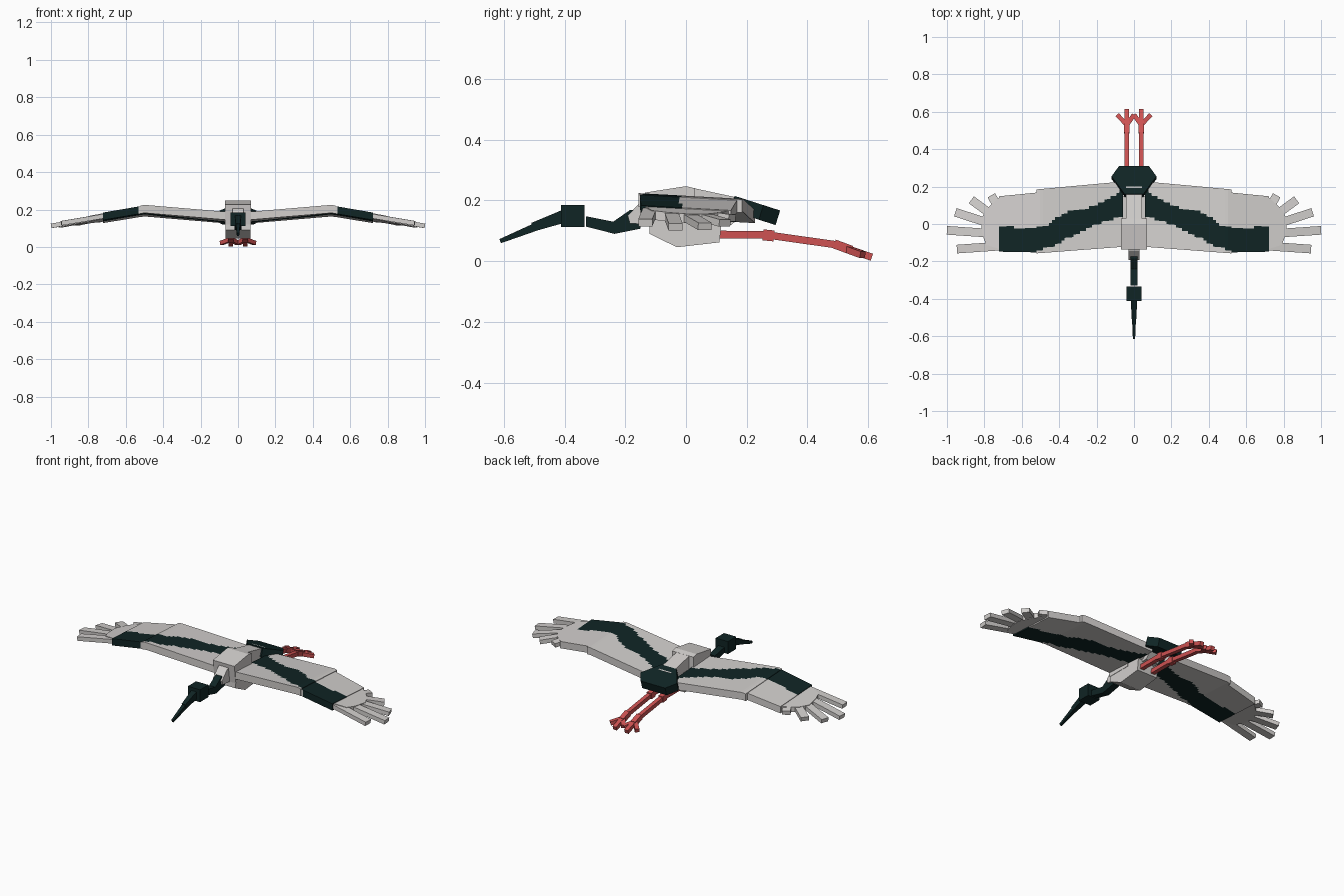
import bpy, bmesh, math
from mathutils import Vector

cube = bpy.data.objects.get("Cube")
if cube:
    bpy.data.objects.remove(cube, do_unlink=True)


def material(name, rgb):
    m = bpy.data.materials.new(name)
    m.use_nodes = True
    m.diffuse_color = (*rgb, 1)
    m.node_tree.nodes["Principled BSDF"].inputs["Base Color"].default_value = (*rgb, 1)
    return m


WHITE = material("off white plumage", (0.64, 0.62, 0.605))
BLACK = material("dark teal plumage", (0.005, 0.018, 0.018))
RED = material("coral red legs", (0.62, 0.085, 0.085))


def finish(name, bm, mats):
    bmesh.ops.recalc_face_normals(bm, faces=bm.faces[:])
    me = bpy.data.meshes.new(name)
    bm.to_mesh(me)
    bm.free()
    for m in mats:
        me.materials.append(m)
    ob = bpy.data.objects.new(name, me)
    bpy.context.collection.objects.link(ob)
    return ob


def loft(name, loops, mat):
    """Closed solid through cross-sections with equal point counts."""
    bm = bmesh.new()
    rings = [[bm.verts.new(p) for p in loop] for loop in loops]
    n = len(rings[0])
    for a, b in zip(rings, rings[1:]):
        for i in range(n):
            j = (i + 1) % n
            bm.faces.new((a[i], a[j], b[j], b[i]))
    bm.faces.new(rings[0])
    bm.faces.new(rings[-1])
    return finish(name, bm, [mat])


def side_prism(name, profile, half, mat):
    """Extrude a (y, z) outline across x."""
    return loft(name, [[(x, y, z) for y, z in profile] for x in (-half, half)], mat)


def bar(name, a, b, width, height, mat, end_scale=1.0):
    """Box running from a to b."""
    a, b = Vector(a), Vector(b)
    d = (b - a).normalized()
    side = d.cross(Vector((0, 0, 1))).normalized()
    up = side.cross(d)
    loops = []
    for p, k in ((a, 1), (b, end_scale)):
        w, h = side * width * k / 2, up * height * k / 2
        loops.append([p - w - h, p + w - h, p + w + h, p - w + h])
    return loft(name, loops, mat)


# ---- Body ----
side_prism("front_body", [(-.135, .226), (0, .247), (.03, .24), (.03, .12), (-.12, .12)], .07, WHITE)
side_prism("back_ridge", [(0, .246), (.2, .203), (.2, .165), (.15, .12), (0, .12)], .042, WHITE)
side_prism("belly", [(-.12, .15), (.15, .15), (.118, .13), (.11, .062), (-.03, .046), (-.12, .09)], .068, WHITE)

# ---- Tail fan ----
outline = [(.05, .16), (.12, .255), (.08, .31), (-.08, .31), (-.12, .255), (-.05, .16)]
loft("tail", [[(x, y - k * .015, .215 - .32 * (y - .16) - k * .048) for x, y in outline] for k in (0, 1)], BLACK)

# ---- Neck, head and beak ----
side_prism("neck_base", [(-.12, .21), (-.145, .2), (-.192, .15), (-.185, .125), (-.12, .12)], .03, WHITE)
side_prism("neck", [(-.33, .148), (-.24, .13), (-.185, .168), (-.15, .17), (-.15, .107), (-.235, .09), (-.33, .114)],
           .02, BLACK)
side_prism("head", [(-.412, .185), (-.335, .185), (-.335, .112), (-.412, .112)], .04, BLACK)
bar("beak_base", (-0.0, -.405, .147), (0, -.505, .112), .034, .042, BLACK, .7)
bar("beak_tip", (0, -.495, .113), (0, -.612, .066), .022, .026, BLACK, .55)


# ---- Wings ----
BAND_HI = [(.05, .19), (.09, .165), (.15, .125), (.25, .085), (.35, .065), (.42, .03), (.47, -.01), (.53, -.02), (.75, -.015)]
BAND_LO = [(.05, .045), (.2, 0), (.3, -.055), (.38, -.085), (.42, -.115), (.52, -.14), (.56, -.2), (.75, -.2)]


def curve(points, x):
    for (x0, y0), (x1, y1) in zip(points, points[1:]):
        if x <= x1:
            return y0 + (y1 - y0) * (x - x0) / (x1 - x0)
    return points[-1][1]


def wing_z(x, y):
    bend = .19 + .08 * (x - .07) if x < .5 else .2244 - .17 * (x - .5)
    return bend - .055 * (y + .15)


def wing_panel(name, s, x0, x1, front, rear, thick, drop, nx, ny):
    """Thin slab of cells; the dark band is picked by cell position."""
    bm = bmesh.new()
    layers = []
    for k in (0, 1):
        grid = []
        for i in range(nx + 1):
            t = i / nx
            x = x0 + (x1 - x0) * t
            f, r = (e[0] + (e[1] - e[0]) * t for e in (front, rear))
            col = [f + (r - f) * j / ny for j in range(ny + 1)]
            grid.append([bm.verts.new((s * x, y, wing_z(x, y) - drop - k * thick)) for y in col])
        layers.append(grid)
    top, low = layers
    for g in layers:
        for i in range(nx):
            for j in range(ny):
                bm.faces.new((g[i][j], g[i + 1][j], g[i + 1][j + 1], g[i][j + 1]))
    for j in (0, ny):
        for i in range(nx):
            bm.faces.new((top[i][j], top[i + 1][j], low[i + 1][j], low[i][j]))
    for i in (0, nx):
        for j in range(ny):
            bm.faces.new((top[i][j], top[i][j + 1], low[i][j + 1], low[i][j]))
    for face in bm.faces:
        c = face.calc_center_median()
        x = abs(c.x)
        face.material_index = int(curve(BAND_LO, x) < c.y < curve(BAND_HI, x))
    return finish(name, bm, [WHITE, BLACK])


TIP_PAD = [(.715, -.135), (.79, -.112), (.81, -.06), (.82, .02), (.79, .08), (.745, .12), (.715, .145)]
FEATHERS = [((.715, -.118), (.945, -.134)), ((.76, -.05), (.998, -.034)), ((.73, -.01), (.953, .062)),
            ((.72, .02), (.868, .128)), ((.71, .06), (.762, .152))]

for s, side in ((1, "left"), (-1, "right")):
    wing_panel(side + "_inner_wing", s, .06, .52, (-.122, -.157), (.227, .185), .043, 0, 28, 24)
    wing_panel(side + "_outer_wing", s, .50, .722, (-.152, -.148), (.17, .148), .04, .003, 14, 22)
    loft(side + "_wing_tip", [[(s * x, y, wing_z(x, y) - d) for x, y in TIP_PAD] for d in (.006, .036)], WHITE)
    for n, (a, b) in enumerate(FEATHERS, 1):
        ends = [(s * x, y, wing_z(x, y) - .021) for x, y in (a, b)]
        bar(f"{side}_tip_feather_{n}", *ends, .046, .024, WHITE)

    # ---- Trailing legs and toes ----
    x = s * .038
    bar(side + "_thigh", (x, .09, .088), (x, .275, .087), .025, .025, RED)
    bar(side + "_knee", (x, .253, .087), (x, .29, .083), .03, .036, RED)
    bar(side + "_shin", (x, .27, .086), (x, .51, .052), .024, .024, RED)
    bar(side + "_ankle", (x, .488, .057), (x, .545, .036), .03, .03, RED)
    bar(side + "_middle_toe", (x, .52, .045), (x, .612, .013), .024, .024, RED)
    for name, dx in (("outer", s * .05), ("inner", -s * .036)):
        bar(f"{side}_{name}_toe", (x, .53, .04), (x + dx, .582, .021), .024, .022, RED)
